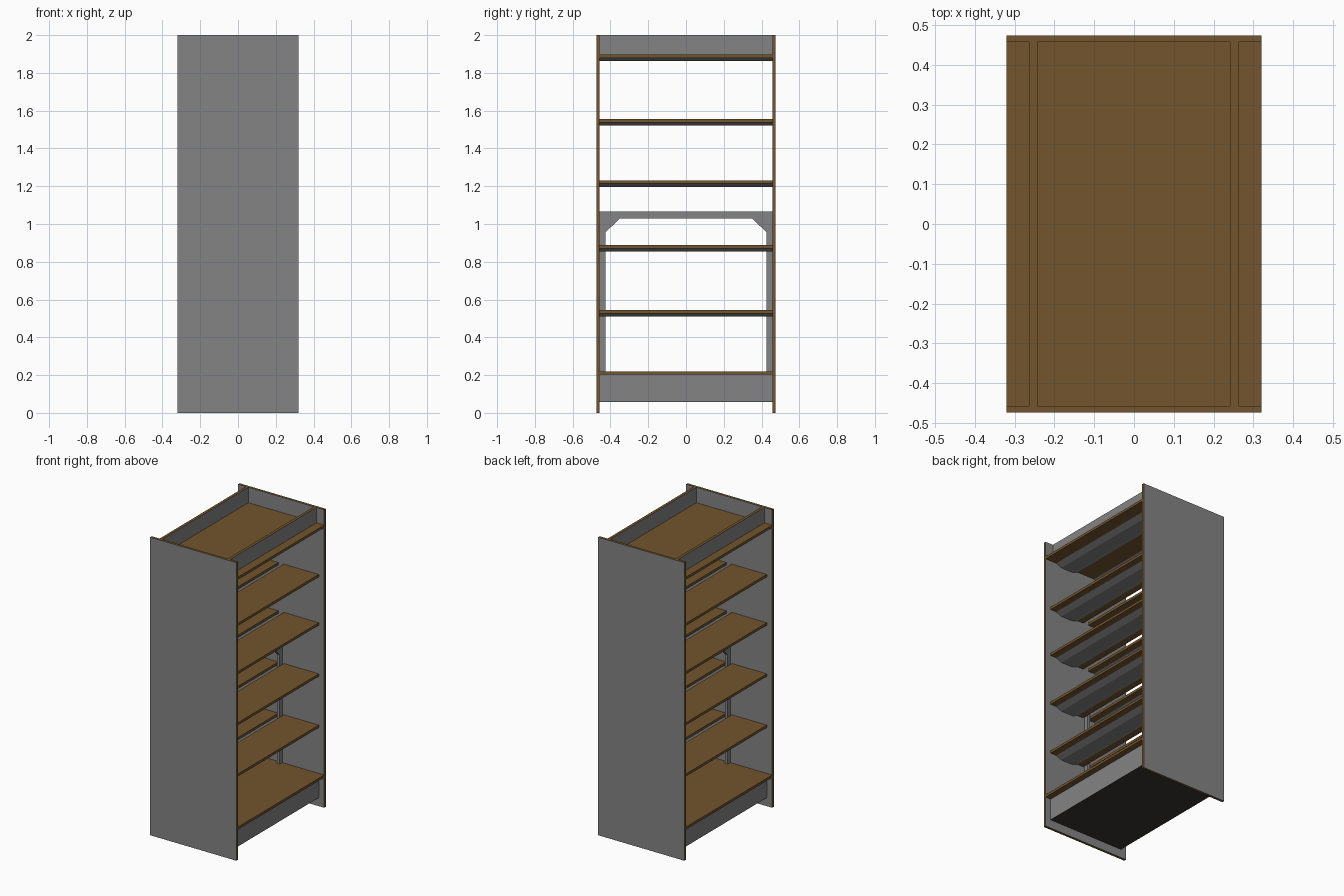
import bpy, bmesh

if "Cube" in bpy.data.objects:
    bpy.data.objects.remove(bpy.data.objects["Cube"], do_unlink=True)


def material(name, rgb):
    m = bpy.data.materials.new(name)
    m.use_nodes = True
    m.diffuse_color = (*rgb, 1)
    bsdf = next(n for n in m.node_tree.nodes if n.type == 'BSDF_PRINCIPLED')
    bsdf.inputs["Base Color"].default_value = (*rgb, 1)
    return m


GREY = material("grey_laminate", (0.23, 0.23, 0.23))
BROWN = material("brown_wood", (0.17, 0.09, 0.027))
DARK = material("dark_underside", (0.045, 0.036, 0.03))

HALF_X, HALF_Y = 0.32, 0.474   # overall half sizes
INNER_Y = 0.457                # inner face of the end panels
BOARD = 0.017                  # board thickness


def finish(name, bm, mats, face_axis=None):
    """Make the object; faces along face_axis get the first material, edges the second."""
    bmesh.ops.recalc_face_normals(bm, faces=bm.faces[:])
    if face_axis is not None:
        for f in bm.faces:
            f.material_index = 0 if abs(f.normal[face_axis]) > 0.5 else 1
    me = bpy.data.meshes.new(name)
    bm.to_mesh(me)
    bm.free()
    for m in mats:
        me.materials.append(m)
    ob = bpy.data.objects.new(name, me)
    bpy.context.collection.objects.link(ob)
    return ob


def box(name, x, y, z, mats, face_axis=None):
    bm = bmesh.new()
    bmesh.ops.create_cube(bm, size=1)
    for v in bm.verts:
        for i, (lo, hi) in enumerate((x, y, z)):
            v.co[i] = hi if v.co[i] > 0 else lo
    return finish(name, bm, mats, face_axis)


def prism(name, points, direction, mats):
    """Extrude a flat outline along a direction."""
    bm = bmesh.new()
    face = bm.faces.new([bm.verts.new(p) for p in points])
    new = bmesh.ops.extrude_face_region(bm, geom=[face])["geom"]
    bmesh.ops.translate(bm, vec=direction,
                        verts=[v for v in new if isinstance(v, bmesh.types.BMVert)])
    return finish(name, bm, mats)


def tray(name, s, top):
    """Shallow grey stiffening tray under one side of a shelf."""
    low = top - BOARD
    outline = [(0.235, top), (0.195, low), (0.105, low), (0.065, top)]
    prism(name, [(s * x, -INNER_Y, z) for x, z in outline], (0, 2 * INNER_Y, 0), [GREY])


SPAN = (-INNER_Y, INNER_Y)
FULL = (-HALF_X, HALF_X)

# End panels: grey faces with brown edge banding
for side, s in (("front", -1), ("back", 1)):
    box(side + "_panel", FULL, sorted((s * INNER_Y, s * HALF_Y)), (0, 2), [GREY, BROWN], 1)

# Full-width top and base boards
box("top_board", FULL, SPAN, (1.88, 1.897), [BROWN])
box("base_board", FULL, SPAN, (0.203, 0.22), [BROWN])

# Rails, kick boards and shelves on both open sides
for side, s in (("left", 1), ("right", -1)):
    box(side + "_top_rail", sorted((s * 0.243, s * 0.262)), SPAN, (1.897, 2.0),
        [GREY, BROWN], 0)
    box(side + "_kick_board", sorted((s * 0.263, s * 0.28)), SPAN, (0.06, 0.203),
        [GREY, BROWN], 0)
    tray(side + "_top_tray", s, 1.88)
    for i, z in enumerate((0.544, 0.888, 1.231, 1.555), 1):
        box(f"{side}_shelf_{i}", sorted((s * 0.02, s * 0.28)), SPAN,
            (z - BOARD, z), [BROWN])
        tray(f"{side}_tray_{i}", s, z - BOARD)

# Dark plate closing the base from below
box("base_underside", (-0.28, 0.28), SPAN, (0.057, 0.06), [DARK])

# Central arch frame with chamfered inner corners
arch = [(0.427, 0.22), (0.457, 0.22), (0.457, 1.065)]
inner = [(0.35, 1.03), (0.427, 0.955)]
outline = arch + [(-y, z) for y, z in reversed(arch)]
outline += [(-y, z) for y, z in reversed(inner)] + inner
prism("centre_frame", [(-0.01, y, z) for y, z in outline], (0.02, 0, 0), [GREY])
